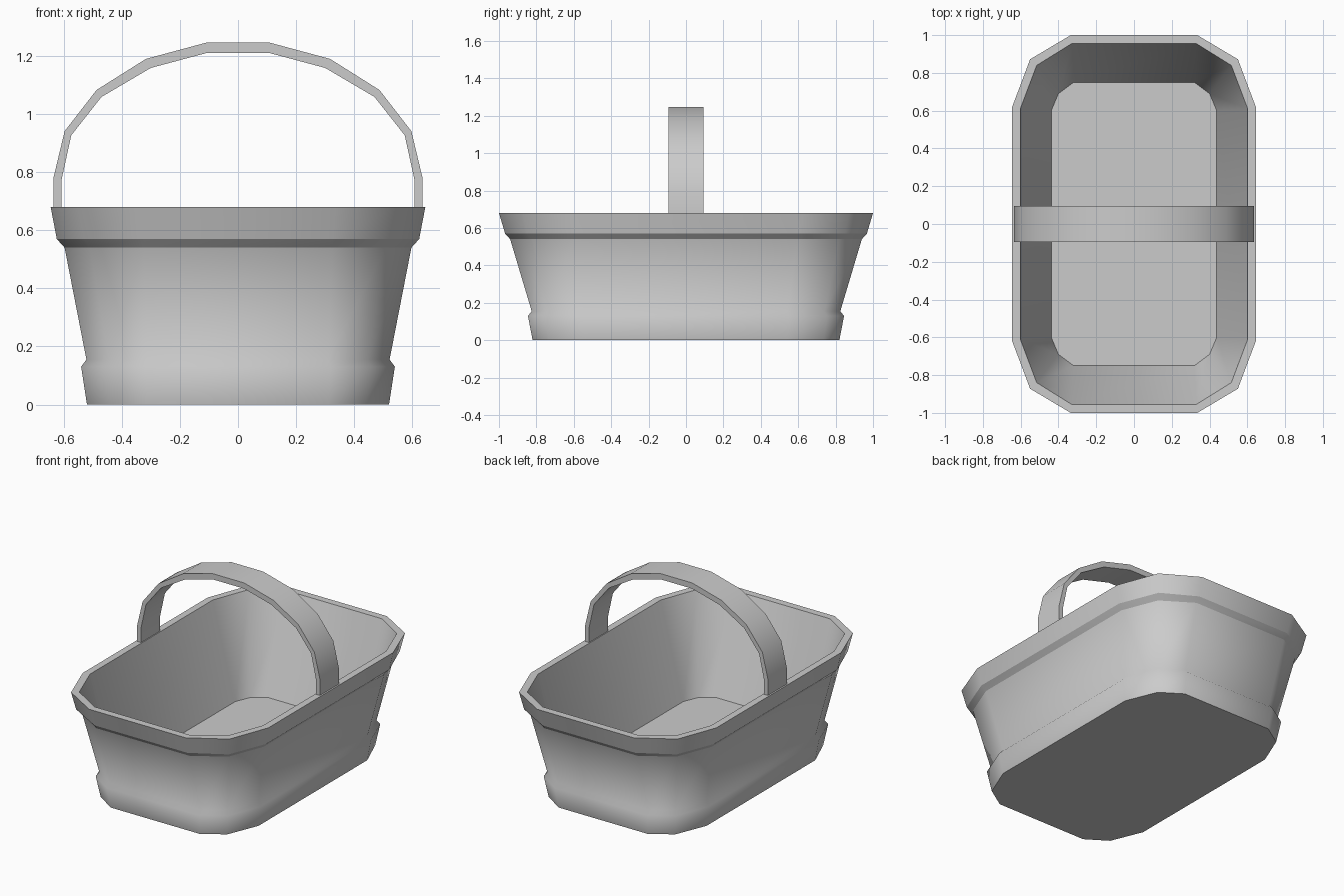
import bpy
import bmesh

cube = bpy.data.objects.get("Cube")
if cube:
    bpy.data.objects.remove(cube, do_unlink=True)

grey = bpy.data.materials.new("plain grey")
grey.use_nodes = True
COLOUR = (0.6, 0.6, 0.6, 1.0)
grey.diffuse_color = COLOUR
grey.node_tree.nodes["Principled BSDF"].inputs["Base Color"].default_value = COLOUR


def finish(name, bm):
    bmesh.ops.recalc_face_normals(bm, faces=bm.faces)
    mesh = bpy.data.meshes.new(name)
    bm.to_mesh(mesh)
    bm.free()
    mesh.materials.append(grey)
    obj = bpy.data.objects.new(name, mesh)
    bpy.context.collection.objects.link(obj)
    return obj


def bridge(bm, ring_a, ring_b):
    """Quads between two closed rings."""
    for i in range(len(ring_a)):
        j = (i + 1) % len(ring_a)
        bm.faces.new((ring_a[i], ring_a[j], ring_b[j], ring_b[i])).smooth = True


def clipped_ring(bm, z, end, corner, side):
    """Twelve-sided rectangle with two-step corners, mirrored from one quarter."""
    quarter = [side, corner, end]
    half = quarter + [(-x, y) for x, y in reversed(quarter)]
    points = half + [(-x, -y) for x, y in half]
    return [bm.verts.new((x, y, z)) for x, y in points]


# Basket: outer wall from base to rim, over the rim, then down to the floor
# Each level: height, end point, corner point, side point, sharp crease
LEVELS = [
    (0.0, (0.31, 0.82), (0.44, 0.735), (0.52, 0.54), True),
    (0.13, (0.32, 0.845), (0.46, 0.755), (0.54, 0.55), False),
    (0.155, (0.31, 0.825), (0.445, 0.74), (0.522, 0.54), False),
    (0.54, (0.325, 0.94), (0.51, 0.82), (0.597, 0.6), True),
    (0.57, (0.325, 0.967), (0.53, 0.85), (0.624, 0.61), True),
    (0.68, (0.335, 1.0), (0.55, 0.872), (0.645, 0.62), True),
    (0.68, (0.33, 0.955), (0.515, 0.84), (0.602, 0.61), True),
    (0.09, (0.32, 0.75), (0.40, 0.69), (0.438, 0.6), True),
]
bm = bmesh.new()
rings = [clipped_ring(bm, *level[:4]) for level in LEVELS]
for lower, upper in zip(rings, rings[1:]):
    bridge(bm, lower, upper)
bm.faces.new(rings[0])
bm.faces.new(rings[-1])
for ring, level in zip(rings, LEVELS):
    if level[4]:
        for a, b in zip(ring, ring[1:] + ring[:1]):
            bm.edges.get((a, b)).smooth = False
finish("basket", bm)

# Handle: flat strap bent into an arch, set slightly into the rim
OUTER = [(0.635, 0.66), (0.635, 0.782), (0.597, 0.941), (0.487, 1.083), (0.317, 1.19), (0.109, 1.246)]
INNER = [(0.608, 0.66), (0.608, 0.772), (0.574, 0.927), (0.47, 1.059), (0.3, 1.159), (0.109, 1.21)]
HALF_WIDTH = 0.094


def arch(half):
    return half + [(-x, z) for x, z in reversed(half)]


bm = bmesh.new()
sections = []
for (ox, oz), (ix, iz) in zip(arch(OUTER), arch(INNER)):
    corners = [(ox, -1, oz), (ox, 1, oz), (ix, 1, iz), (ix, -1, iz)]
    sections.append([bm.verts.new((x, s * HALF_WIDTH, z)) for x, s, z in corners])
for a, b in zip(sections, sections[1:]):
    bridge(bm, a, b)
    for v, w in zip(a, b):
        bm.edges.get((v, w)).smooth = False
bm.faces.new(sections[0])
bm.faces.new(sections[-1])
finish("handle", bm)
